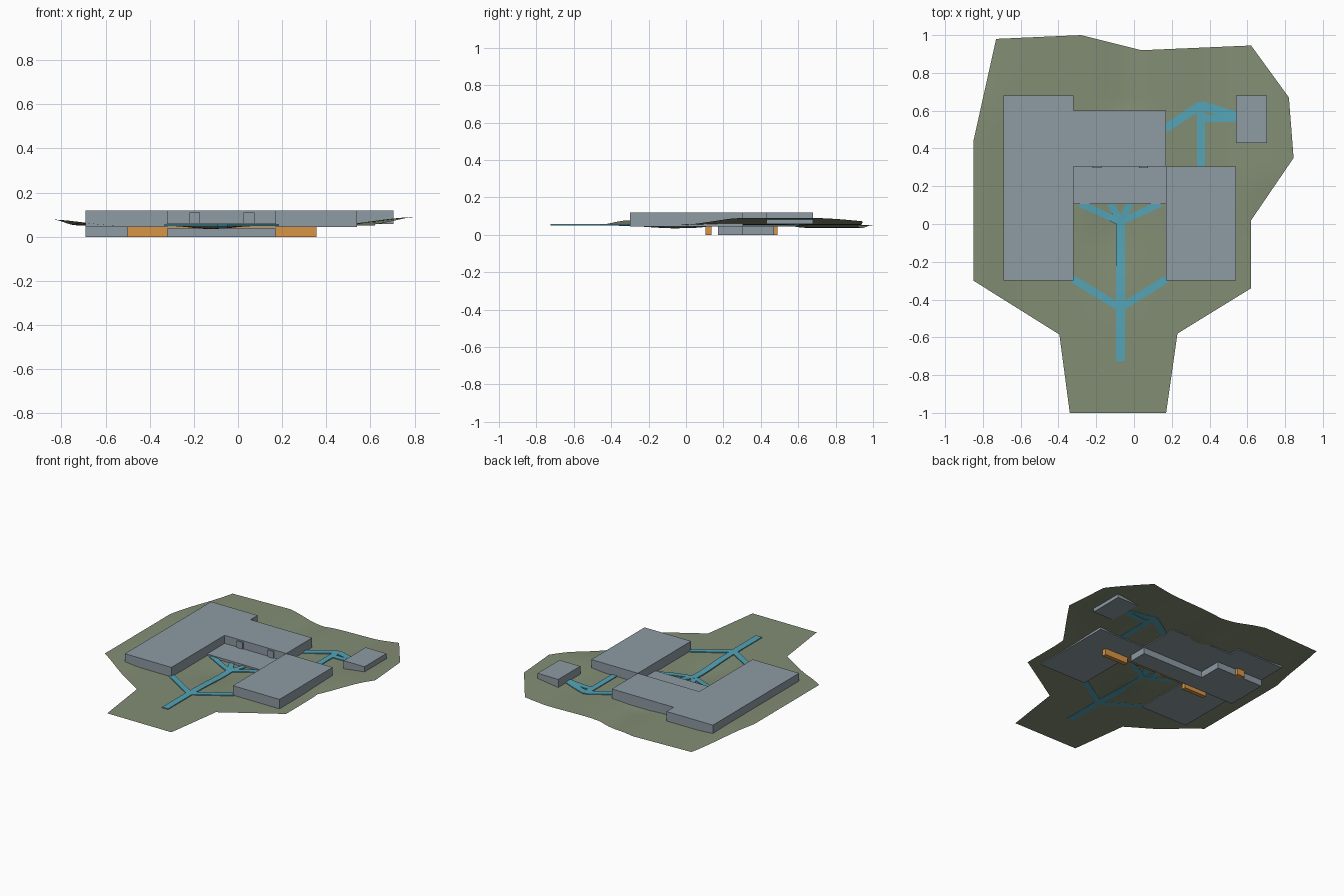
import bpy, bmesh, math
from mathutils import Vector

if "Cube" in bpy.data.objects:
    bpy.data.objects.remove(bpy.data.objects["Cube"])


def material(name, rgb):
    m = bpy.data.materials.new(name)
    m.diffuse_color = (*rgb, 1)
    m.use_nodes = True
    m.node_tree.nodes["Principled BSDF"].inputs["Base Color"].default_value = m.diffuse_color
    return m


GRASS = material("olive ground", (0.225, 0.27, 0.175))
STONE = material("blue grey walls", (0.27, 0.325, 0.37))
PATH = material("teal paths", (0.09, 0.37, 0.47))
WOOD = material("orange timber", (0.69, 0.30, 0.06))


def finish(bm, name, mat):
    me = bpy.data.meshes.new(name)
    bm.to_mesh(me)
    bm.free()
    me.materials.append(mat)
    ob = bpy.data.objects.new(name, me)
    bpy.context.collection.objects.link(ob)
    return ob


def box(name, x0, x1, y0, y1, z0, z1, mat=STONE):
    prism(name, [(x0, y0), (x1, y0), (x1, y1), (x0, y1)], z0, z1, mat)


def prism(name, pts, z0, z1, mat=STONE):
    bm = bmesh.new()
    f = bm.faces.new([bm.verts.new((x, y, z0)) for x, y in pts])
    top = bmesh.ops.extrude_face_region(bm, geom=[f])["geom"]
    bmesh.ops.translate(bm, vec=(0, 0, z1 - z0),
                        verts=[v for v in top if isinstance(v, bmesh.types.BMVert)])
    bmesh.ops.recalc_face_normals(bm, faces=bm.faces)
    return finish(bm, name, mat)


def ramp(t):
    t = max(0, min(1, t))
    return t * t * (3 - 2 * t)


def height(x, y):
    """Ground level: banks at west and north-east, dips in the court and at the back."""
    z = 0.052
    z += 0.026 * ramp((-x - 0.55) / 0.3) * ramp((1.0 - y) / 0.5) * ramp((y + 0.75) / 0.4)
    z += 0.038 * ramp((x - 0.4) / 0.42) * ramp((y + 0.1) / 0.4)
    z -= 0.017 * math.exp(-((x + 0.12) / 0.13) ** 2 - ((y + 0.06) / 0.2) ** 2)
    z -= 0.015 * math.exp(-((x + 0.05) / 0.12) ** 2) * ramp((y - 0.5) / 0.15)
    return z


# Ground sheet, cut into a grid and draped
outline = [(-0.73, 0.98), (-0.28, 1.0), (0.04, 0.92), (0.62, 0.945), (0.82, 0.67),
           (0.845, 0.35), (0.62, 0.02), (0.62, -0.34), (0.23, -0.58), (0.17, -1.0),
           (-0.34, -1.0), (-0.395, -0.585), (-0.85, -0.30), (-0.85, 0.44)]
bm = bmesh.new()
bm.faces.new([bm.verts.new((x, y, 0)) for x, y in reversed(outline)])
for axis in (Vector((1, 0, 0)), Vector((0, 1, 0))):
    for i in range(-24, 25):
        bmesh.ops.bisect_plane(bm, geom=bm.verts[:] + bm.edges[:] + bm.faces[:],
                               plane_co=axis * (i * 0.04 + 0.003), plane_no=axis)
for v in bm.verts:
    v.co.z = height(v.co.x, v.co.y)
ground = finish(bm, "ground", GRASS)
for p in ground.data.polygons:
    p.use_smooth = True

# Upper blocks
prism("main_block", [(-0.69, -0.30), (-0.32, -0.30), (-0.32, 0.305), (0.17, 0.305),
                     (0.17, 0.60), (-0.32, 0.60), (-0.32, 0.68), (-0.69, 0.68)], 0.045, 0.12)
box("east_block", 0.17, 0.54, -0.30, 0.305, 0.045, 0.12)
box("pavilion", 0.54, 0.705, 0.43, 0.68, 0.058, 0.12)

# Terrace and lower storey
box("terrace_slab", -0.32, 0.17, 0.105, 0.305, 0.045, 0.062)
prism("lower_storey", [(-0.69, 0.17), (0.17, 0.17), (0.17, 0.305), (-0.32, 0.305),
                       (-0.32, 0.47), (-0.69, 0.47)], 0.0, 0.046)

# Court facade doors
for x in (-0.195, 0.05):
    box("court_door", x - 0.024, x + 0.024, 0.297, 0.306, 0.062, 0.11)

# Timber walls below the blocks
box("west_timber_wall", -0.50, -0.32, 0.105, 0.135, 0.0, 0.046, WOOD)
box("east_timber_wall", 0.17, 0.355, 0.105, 0.135, 0.0, 0.046, WOOD)
box("timber_lintel", -0.32, 0.17, 0.107, 0.135, 0.038, 0.046, WOOD)
box("rear_timber_wall", -0.53, -0.47, 0.46, 0.49, 0.0, 0.046, WOOD)


def path(name, a, b, width=0.045, lift=0.006):
    """Thin walkway draped over the ground from a to b."""
    a, b = Vector(a), Vector(b)
    d = (b - a).normalized()
    side = Vector((-d.y, d.x)) * width / 2
    n = max(2, int((b - a).length / 0.03))
    bm = bmesh.new()
    rows = []
    for i in range(n + 1):
        c = a.lerp(b, i / n)
        top = max(height(*(c + s)) for s in (side, -side, side * 0)) + lift
        rows.append([bm.verts.new((*(c + s), z)) for s, z in
                     ((side, top), (-side, top), (-side, top - 0.008), (side, top - 0.008))])
    for r, q in zip(rows, rows[1:]):
        for k in range(4):
            bm.faces.new((r[k], r[(k + 1) % 4], q[(k + 1) % 4], q[k]))
    bm.faces.new(rows[0])
    bm.faces.new(rows[-1])
    bmesh.ops.recalc_face_normals(bm, faces=bm.faces)
    finish(bm, name, PATH)


# Front walk, its two branches and the fan up to the terrace
path("front_walk", (-0.072, -0.725), (-0.072, 0.03), 0.048)
path("west_branch", (-0.072, -0.445), (-0.325, -0.29), 0.04)
path("east_branch", (-0.072, -0.445), (0.175, -0.29), 0.04)
for x in (-0.285, -0.125, -0.02, 0.14):
    path("terrace_spoke", (-0.072, 0.01), (x, 0.108), 0.036)

# North-east walks
path("north_walk", (0.165, 0.505), (0.355, 0.63))
path("pavilion_walk", (0.355, 0.63), (0.545, 0.57))
path("pavilion_cross_walk", (0.355, 0.56), (0.545, 0.56), 0.04)
path("east_court_walk", (0.355, 0.645), (0.355, 0.30), 0.042)
